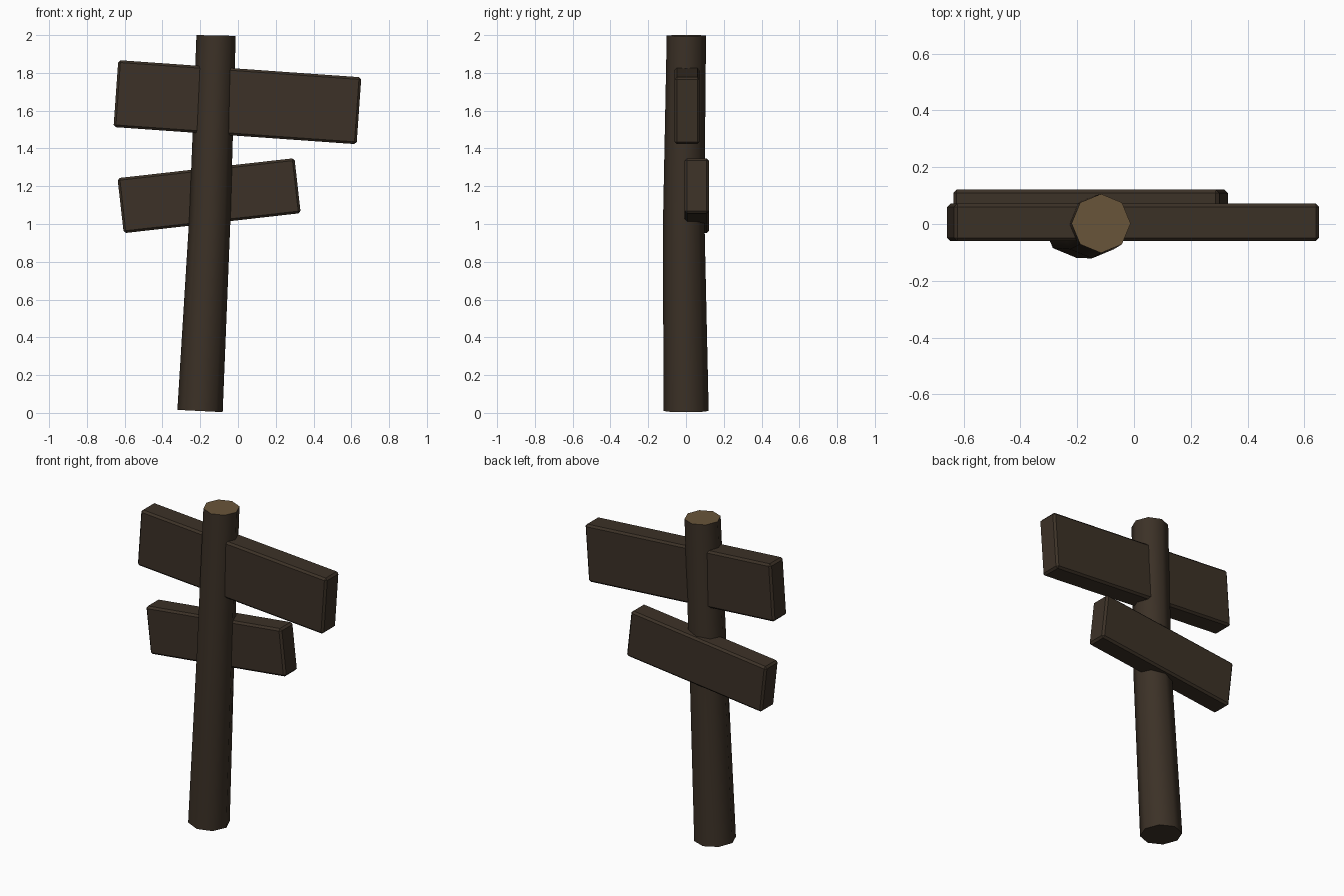
import bpy, bmesh, math

if "Cube" in bpy.data.objects:
    bpy.data.objects.remove(bpy.data.objects["Cube"])


def material(name, rgb):
    m = bpy.data.materials.new(name)
    m.diffuse_color = (*rgb, 1)
    m.use_nodes = True
    m.node_tree.nodes["Principled BSDF"].inputs["Base Color"].default_value = m.diffuse_color
    return m


bark = material("dark_wood", (0.045, 0.031, 0.020))
cut = material("cut_wood", (0.140, 0.090, 0.042))


def finish(name, bm, mats):
    bmesh.ops.recalc_face_normals(bm, faces=bm.faces)
    me = bpy.data.meshes.new(name)
    bm.to_mesh(me)
    bm.free()
    for m in mats:
        me.materials.append(m)
    ob = bpy.data.objects.new(name, me)
    bpy.context.collection.objects.link(ob)
    return ob


# Crooked eight-sided post: x, y, z, radius, z slope across x
bm = bmesh.new()
rings = []
for cx, cy, cz, r, slope in [(-0.201, 0, 0.010, 0.12, -0.05),
                             (-0.148, -0.012, 1.05, 0.109, -0.04),
                             (-0.116, 0.002, 1.998, 0.104, -0.02)]:
    ring = []
    for i in range(8):
        a = i * math.pi / 4
        dx, dy = r * math.cos(a), r * math.sin(a)
        ring.append(bm.verts.new((cx + dx, cy + dy, cz + slope * dx)))
    rings.append(ring)
for lo, hi in zip(rings, rings[1:]):
    for i in range(8):
        j = (i + 1) % 8
        bm.faces.new((lo[i], lo[j], hi[j], hi[i])).smooth = True
bm.faces.new(rings[0][::-1])
bm.faces.new(rings[-1]).material_index = 1  # pale sawn top
finish("post", bm, [bark, cut])


# Tilted sign boards with slightly worn edges
def board(name, centre, size, tilt):
    bm = bmesh.new()
    bmesh.ops.create_cube(bm, size=1)
    bmesh.ops.scale(bm, vec=size, verts=bm.verts)
    bmesh.ops.bevel(bm, geom=bm.edges[:], offset=0.012, segments=1,
                    affect='EDGES')
    ob = finish(name, bm, [bark])
    ob.location = centre
    ob.rotation_euler.y = -math.radians(tilt)


board("upper_board", (-0.003, 0.006, 1.645), (1.29, 0.133, 0.355), -4.04)
board("lower_board", (-0.153, 0.057, 1.15), (0.943, 0.128, 0.293), 6.45)
